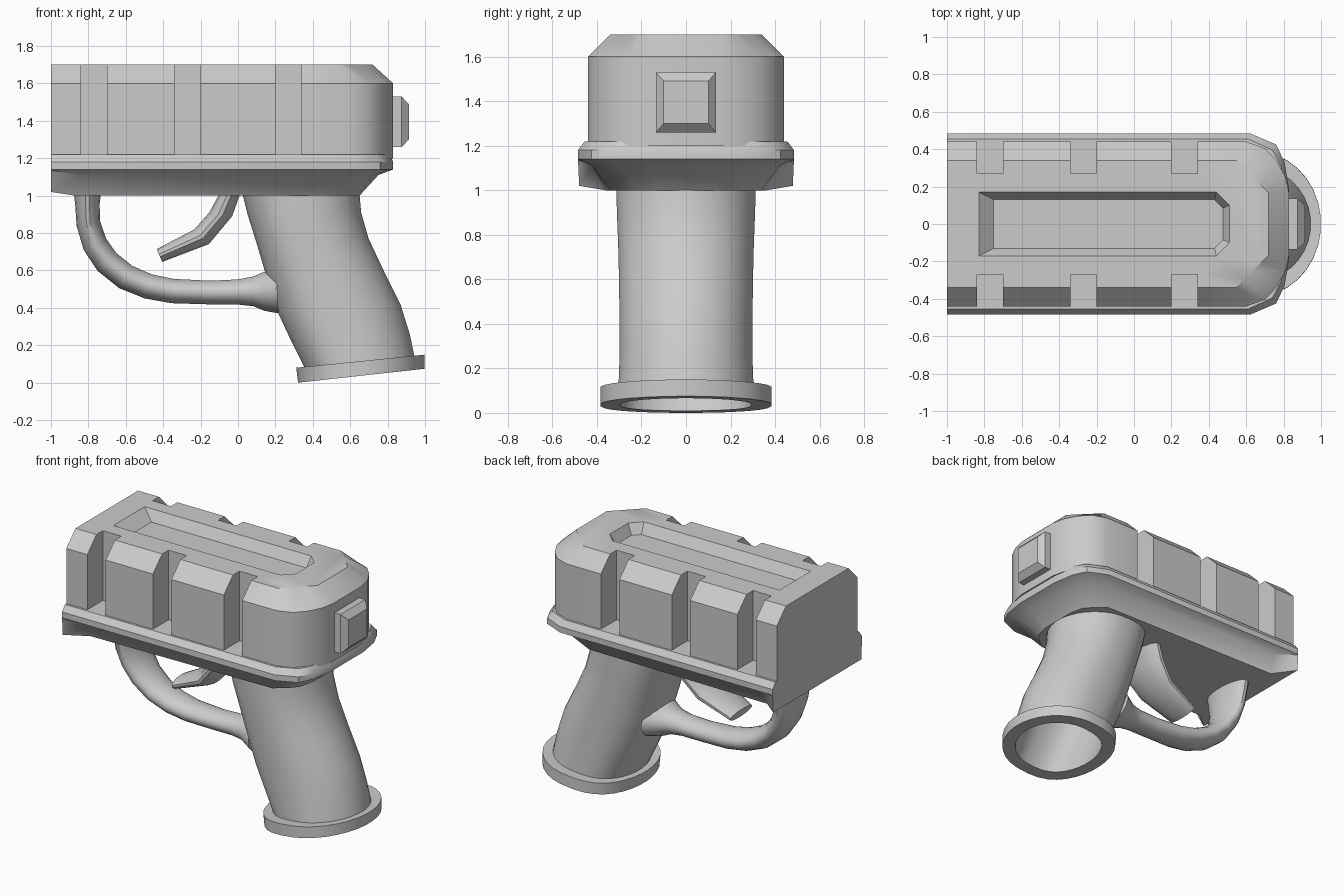
import bpy, bmesh, math
from mathutils import Vector

cube = bpy.data.objects.get("Cube")
if cube:
    bpy.data.objects.remove(cube, do_unlink=True)

grey = bpy.data.materials.new("plain_grey")
grey.use_nodes = True
COLOUR = (0.6, 0.6, 0.6, 1)
grey.diffuse_color = COLOUR
grey.node_tree.nodes["Principled BSDF"].inputs["Base Color"].default_value = COLOUR
parts = []


def loft(name, rings):
    """Skin a list of equal, even-length rings and cap both ends."""
    bm = bmesh.new()
    loops = [[bm.verts.new(p) for p in ring] for ring in rings]
    n = len(loops[0])
    for a, b in zip(loops, loops[1:]):
        for i in range(n):
            j = (i + 1) % n
            bm.faces.new((a[i], a[j], b[j], b[i]))
    for ring in (loops[0], loops[-1]):
        for i in range(n // 2 - 1):
            bm.faces.new((ring[i], ring[i + 1], ring[n - 2 - i], ring[n - 1 - i]))
    bmesh.ops.recalc_face_normals(bm, faces=bm.faces[:])
    bmesh.ops.dissolve_limit(bm, angle_limit=0.001, verts=bm.verts[:], edges=bm.edges[:])
    mesh = bpy.data.meshes.new(name)
    bm.to_mesh(mesh)
    bm.free()
    obj = bpy.data.objects.new(name, mesh)
    bpy.context.collection.objects.link(obj)
    mesh.materials.append(grey)
    parts.append(obj)
    return obj


def plan(z, half):
    """Mirror a half outline across y; a third value overrides the height."""
    pts = [(p[0], p[1], p[2] if len(p) > 2 else z) for p in half]
    return pts + [(x, -y, h) for x, y, h in reversed(pts)]


def oval(a, b, width, n=32, fullness=1.0):
    """Oval section spanning two side-view points; fullness below 1 squares the first end."""
    a, b = Vector((a[0], 0, a[1])), Vector((b[0], 0, b[1]))
    mid, arm = (a + b) / 2, (b - a) / 2
    ring = []
    for i in range(n):
        t = math.tau * (i + 0.5) / n
        c = math.cos(t)
        if c < 0:
            c = -abs(c) ** fullness
        ring.append(mid + arm * c + Vector((0, width * math.sin(t), 0)))
    return ring


def cut(target, cutter):
    mod = target.modifiers.new("cut", "BOOLEAN")
    mod.operation, mod.solver, mod.object = "DIFFERENCE", "EXACT", cutter
    bpy.context.view_layer.objects.active = target
    bpy.ops.object.modifier_apply(modifier=mod.name)
    parts.remove(cutter)
    bpy.data.objects.remove(cutter, do_unlink=True)


# Upper housing with a rounded rear and sloping top edge
side = [(-1, .44), (.6, .44), (.7, .405), (.765, .335), (.81, .25), (.83, .16)]
roof = [(-1, .34), (.545, .34), (.59, .295), (.635, .25), (.68, .205), (.72, .165)]
housing = loft("upper_housing", [plan(1.2, side), plan(1.6, side), plan(1.7, roof)])

# Three vertical notches on each side
for x in (-.84, -.34, .2):
    for s in (-1, 1):
        box = [(x, .27 * s), (x + .14, .27 * s), (x + .14, .6 * s), (x, .6 * s)]
        cut(housing, loft("notch_cutter", [[(u, v, z) for u, v in box] for z in (1.1, 1.8)]))

# Recessed top slot with sloping walls
rim = [(-.83, .17), (.44, .17), (.51, .1)]
floor = [(-.75, .13), (.43, .13), (.475, .085)]
cut(housing, loft("slot_cutter", [plan(1.63, floor), plan(1.7, rim), plan(1.8, rim)]))

# Flange and tapered underside
edge = [(-1, .485), (-.84, .485), (.62, .485), (.76, .425), (.805, .33), (.83, .18)]
loft("flange", [
    plan(1.22, [(-1, .455), (-.84, .455), (.61, .455), (.74, .395), (.785, .31), (.81, .165)]),
    plan(1.18, edge),
    plan(1.14, edge),
    plan(1.11, [(-1, .485, 1.135), (-.84, .42), (.59, .42), (.69, .37), (.73, .29), (.75, .16)]),
    plan(1.0, [(-1, .48, 1.02), (-.87, .36), (.5, .34), (.58, .28), (.63, .22), (.65, .13)]),
])

# Rear button
def square(x, y, z):
    return [(x, s * y, 1.395 + t * z) for s, t in ((-1, -1), (1, -1), (1, 1), (-1, 1))]

loft("rear_button", [square(.75, .135, .135), square(.875, .135, .135), square(.913, .1, .095)])

# Hollow grip with a flared foot: front edge, back edge, half width
sections = [
    ((.02, 1.02), (.65, 1.02), .315),
    ((.05, .9), (.66, .91), .312),
    ((.10, .74), (.70, .77), .306),
    ((.15, .57), (.78, .6), .302),
    ((.21, .38), (.87, .42), .3),
    ((.28, .23), (.92, .26), .3),
    ((.355, .08), (.945, .14), .305),
    ((.31, .08), (1, .15), .385),
    ((.32, 0), (1, .075), .385),
    ((.40, .009), (.92, .066), .295),
    ((.27, .35), (.82, .41), .27),
    ((.17, .65), (.70, .7), .27),
]
loft("hollow_grip", [oval(*s, fullness=.68) for s in sections])

# Trigger guard: side-view centre line, radius and half width
path = [(-.805, 1.03, .075, .2), (-.805, .95, .066, .185), (-.8, .85, .065, .165),
        (-.765, .74, .068, .145), (-.7, .645, .07, .13), (-.6, .565, .07, .12),
        (-.48, .515, .068, .11), (-.35, .49, .066, .1), (-.15, .482, .064, .09),
        (0, .485, .068, .09), (.08, .488, .08, .105), (.14, .488, .105, .14), (.21, .49, .12, .19)]
rings = []
for i, (x, z, r, w) in enumerate(path):
    p, q = path[max(i - 1, 0)], path[min(i + 1, len(path) - 1)]
    d = Vector((q[0] - p[0], q[1] - p[1])).normalized() * r
    rings.append(oval((x - d.y, z + d.x), (x + d.y, z - d.x), w, 20))
loft("trigger_guard", rings)

# Trigger, narrowing towards its tip
loft("trigger", [
    oval((-.09, 1.03), (.02, 1.03), .2, 16),
    oval((-.155, .91), (-.03, .89), .18, 16),
    oval((-.235, .82), (-.155, .74), .15, 16),
    oval((-.435, .715), (-.405, .645), .12, 16),
])

# Smooth shading with crisp edges
bpy.ops.object.select_all(action="DESELECT")
for obj in parts:
    obj.select_set(True)
bpy.context.view_layer.objects.active = housing
bpy.ops.object.shade_smooth_by_angle(angle=math.radians(34))
